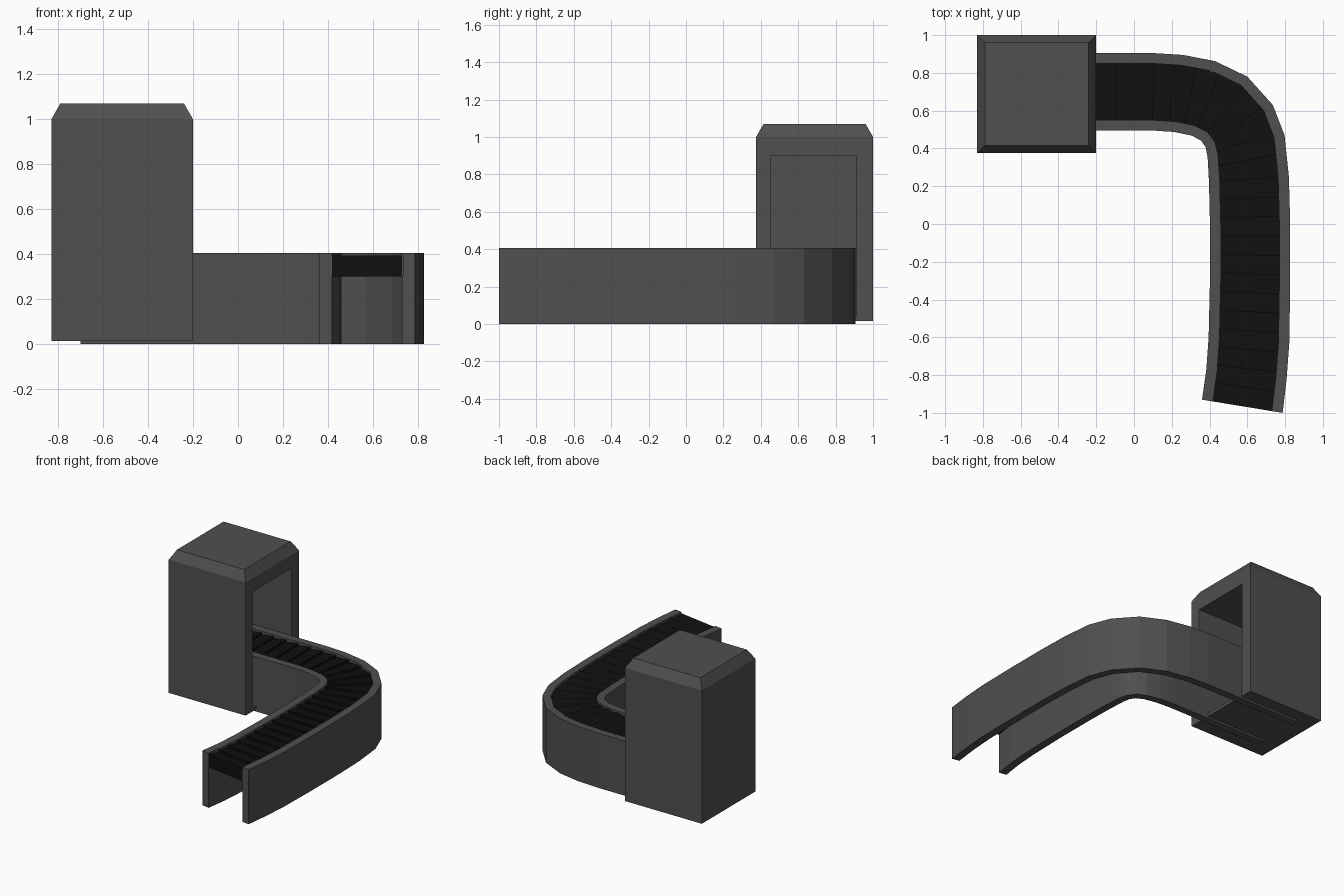
import bpy, bmesh
from mathutils import Vector

if "Cube" in bpy.data.objects:
    bpy.data.objects.remove(bpy.data.objects["Cube"])


def material(name, v):
    m = bpy.data.materials.new(name)
    m.diffuse_color = (v, v, v, 1)
    m.use_nodes = True
    m.node_tree.nodes["Principled BSDF"].inputs["Base Color"].default_value = m.diffuse_color
    return m


GREY = material("dark_grey", 0.08)
BLACK = material("black", 0.005)


def finish(bm, name, mat):
    bmesh.ops.recalc_face_normals(bm, faces=bm.faces)
    me = bpy.data.meshes.new(name)
    bm.to_mesh(me)
    bm.free()
    me.materials.append(mat)
    bpy.context.collection.objects.link(bpy.data.objects.new(name, me))


def loft(name, rings, mat):
    """Skin four-cornered rings into a closed solid."""
    bm = bmesh.new()
    vs = [[bm.verts.new(p) for p in r] for r in rings]
    for a, b in zip(vs, vs[1:]):
        for i in range(4):
            j = (i + 1) % 4
            bm.faces.new((a[i], a[j], b[j], b[i]))
    bm.faces.new(vs[0])
    bm.faces.new(vs[-1])
    finish(bm, name, mat)


# Curved path: inner edge x, y then outer edge x, y
path = [(-0.70, 0.495, -0.70, 0.905), (0.0, 0.495, 0.0, 0.905),
        (0.10, 0.495, 0.10, 0.905), (0.215, 0.487, 0.26, 0.895),
        (0.305, 0.468, 0.43, 0.862), (0.355, 0.442, 0.60, 0.78),
        (0.38, 0.405, 0.735, 0.63), (0.39, 0.35, 0.797, 0.47),
        (0.397, 0.22, 0.82, 0.25), (0.402, 0.0, 0.827, 0.0),
        (0.402, -0.3, 0.827, -0.32), (0.395, -0.6, 0.822, -0.63),
        (0.383, -0.77, 0.808, -0.82), (0.36, -0.93, 0.787, -1.0)]
path = [(Vector((a, b, 0)), Vector((c, d, 0))) for a, b, c, d in path]


def section(station, f0, f1, z0, z1):
    """Upright rectangle between two fractions across the path."""
    p, q = (station[0].lerp(station[1], f) for f in (f0, f1))
    return [p + Vector((0, 0, z0)), q + Vector((0, 0, z0)),
            q + Vector((0, 0, z1)), p + Vector((0, 0, z1))]


# Side rails
for name, f0, f1 in (("inner_rail", 0, 0.135), ("outer_rail", 0.865, 1)):
    loft(name, [section(s, f0, f1, 0, 0.405) for s in path], GREY)

# Belt made of gently tilted slats
mids = [(a + b) / 2 for a, b in path]
dist = [0.0]
for a, b in zip(mids, mids[1:]):
    dist.append(dist[-1] + (b - a).length)


def at(d):
    k = next((i for i in range(len(dist) - 2) if d <= dist[i + 1]), len(dist) - 2)
    t = (d - dist[k]) / (dist[k + 1] - dist[k])
    return tuple(path[k][e].lerp(path[k + 1][e], t) for e in (0, 1))


SLATS = 28
rings = []
for i in range(SLATS):
    for j, top in ((i, 0.38), (i + 1, 0.395)):
        rings.append(section(at(dist[-1] * j / SLATS), 0.12, 0.88, 0.30, top))
loft("belt", rings, BLACK)

# Housing with chamfered top and a deep doorway on the right side
rings = []
for z, d in ((0.015, 0), (1.0, 0), (1.07, 0.04)):
    x0, x1, y0, y1 = -0.83 + d, -0.20 - d, 0.375 + d, 1.0 - d
    rings.append([(x0, y0, z), (x1, y0, z), (x1, y1, z), (x0, y1, z)])
bm = bmesh.new()
vs = [[bm.verts.new(p) for p in r] for r in rings]
for a, b in zip(vs, vs[1:]):
    for i in range(4):
        bm.faces.new((a[i], a[(i + 1) % 4], b[(i + 1) % 4], b[i]))
bm.faces.new(vs[0])
bm.faces.new(vs[-1])
bmesh.ops.recalc_face_normals(bm, faces=bm.faces)
door = next(f for f in bm.faces if f.normal.x > 0.99)
bmesh.ops.inset_individual(bm, faces=[door], thickness=0.08)
for v in door.verts:
    v.co.y = 0.455 if v.co.y < 0.68 else 0.91
    v.co.z = 0.04 if v.co.z < 0.5 else 0.90
back = bmesh.ops.extrude_discrete_faces(bm, faces=[door])["faces"][0]
for v in back.verts:
    v.co.x = -0.74
finish(bm, "housing", GREY)
